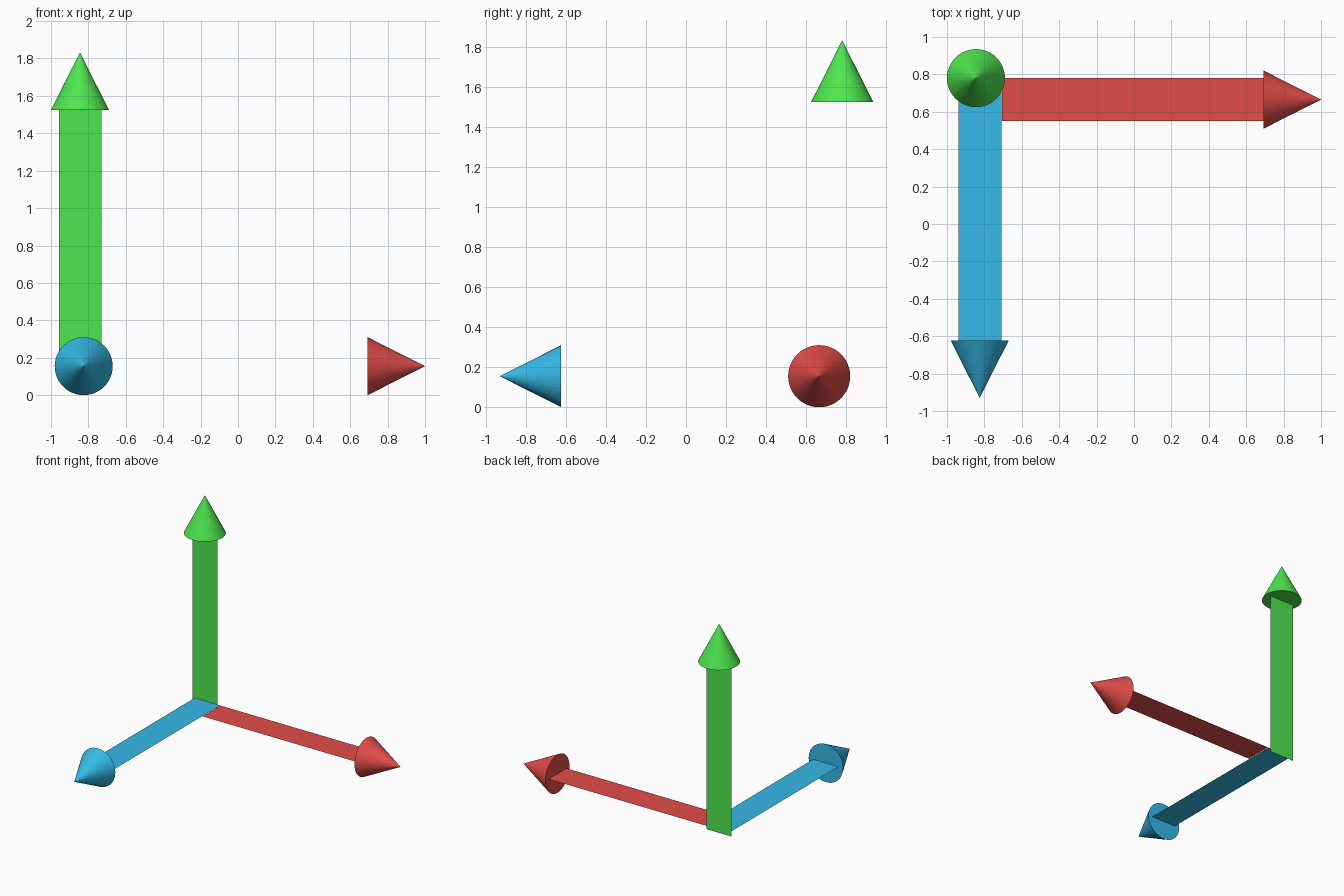
import bpy
from mathutils import Vector

if "Cube" in bpy.data.objects:
    bpy.data.objects.remove(bpy.data.objects["Cube"])

LEVEL = 0.155      # height of the shared corner
RADIUS = 0.155     # arrow head radius
HEAD = 0.307       # arrow head length
FOOT = 0.128       # bottom of the upright shaft


def material(name, rgb):
    m = bpy.data.materials.new(name)
    m.diffuse_color = (*rgb, 1)
    m.use_nodes = True
    m.node_tree.nodes["Principled BSDF"].inputs["Base Color"].default_value = m.diffuse_color
    return m


def shaft(name, start, along, across, mat):
    # flat ribbon: start corner plus two edge vectors
    s, u, v = Vector(start), Vector(along), Vector(across)
    mesh = bpy.data.meshes.new(name)
    mesh.from_pydata([s, s + u, s + u + v, s + v], [], [(0, 1, 2, 3)])
    ob = bpy.data.objects.new(name, mesh)
    bpy.context.collection.objects.link(ob)
    mesh.materials.append(mat)


def head(name, base, direction, mat):
    # capped, flat-faced cone whose base centre sits at the end of the shaft
    d = Vector(direction)
    bpy.ops.mesh.primitive_cone_add(
        vertices=48, radius1=RADIUS, radius2=0, depth=HEAD,
        location=Vector(base) + d * HEAD / 2,
        rotation=d.to_track_quat('Z', 'Y').to_euler())
    ob = bpy.context.object
    ob.name = name
    ob.data.materials.append(mat)


green = material("green", (0.076, 0.80, 0.076))
red = material("red", (0.77, 0.074, 0.067))
blue = material("blue", (0.036, 0.49, 0.80))

# upright arrow
shaft("upright_shaft", (-0.957, 0.78, FOOT), (0.228, 0, 0), (0, 0, 1.525 - FOOT), green)
head("upright_head", (-0.845, 0.78, 1.525), (0, 0, 1), green)

# sideways arrow
shaft("side_shaft", (-0.705, 0.55, LEVEL), (1.398, 0, 0), (0, 0.23, 0), red)
head("side_head", (0.693, 0.665, LEVEL), (1, 0, 0), red)

# forward arrow
shaft("forward_shaft", (-0.937, -0.623, LEVEL), (0.228, 0, 0), (0, 1.403, 0), blue)
head("forward_head", (-0.825, -0.623, LEVEL), (0, -1, 0), blue)
